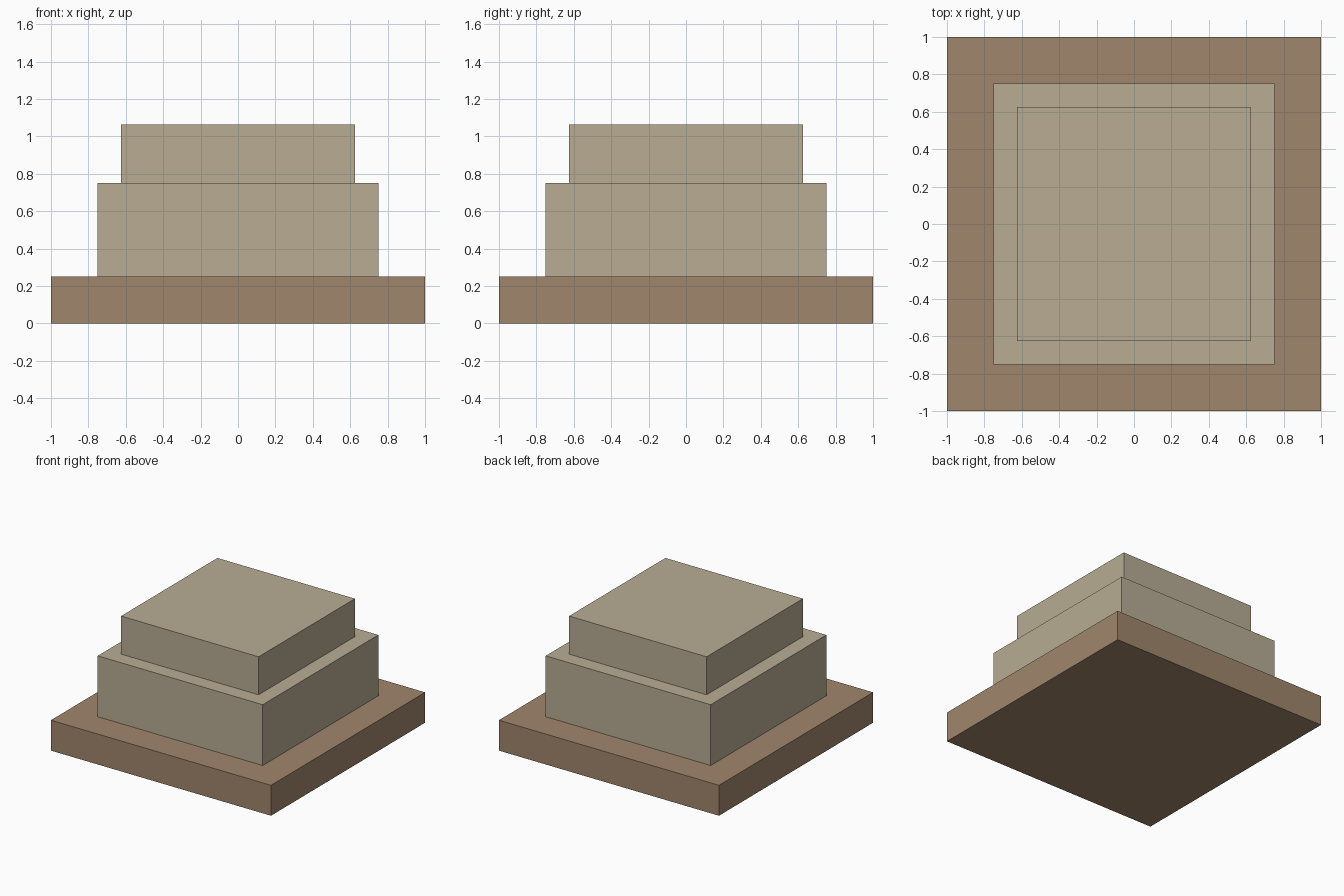
import bpy

if "Cube" in bpy.data.objects:
    bpy.data.objects.remove(bpy.data.objects["Cube"])


def make_material(name, color):
    mat = bpy.data.materials.new(name)
    mat.diffuse_color = (*color, 1.0)
    mat.use_nodes = True
    mat.node_tree.nodes["Principled BSDF"].inputs["Base Color"].default_value = mat.diffuse_color
    return mat


def make_tier(name, width, bottom, top, mat):
    """Square block centred on the origin, from bottom to top."""
    bpy.ops.mesh.primitive_cube_add(size=1, location=(0, 0, (bottom + top) / 2))
    tier = bpy.context.object
    tier.name = name
    tier.scale = (width, width, top - bottom)
    bpy.ops.object.transform_apply(location=False, rotation=False, scale=True)
    tier.data.materials.append(mat)


brown = make_material("brown", (0.352, 0.238, 0.150))
stone = make_material("pale stone", (0.479, 0.413, 0.296))

# Wide base slab with two stepped blocks on top
make_tier("base_slab", 2.0, 0.0, 0.25, brown)
make_tier("middle_block", 1.5, 0.25, 0.75, stone)
make_tier("top_block", 1.25, 0.75, 1.0625, stone)
